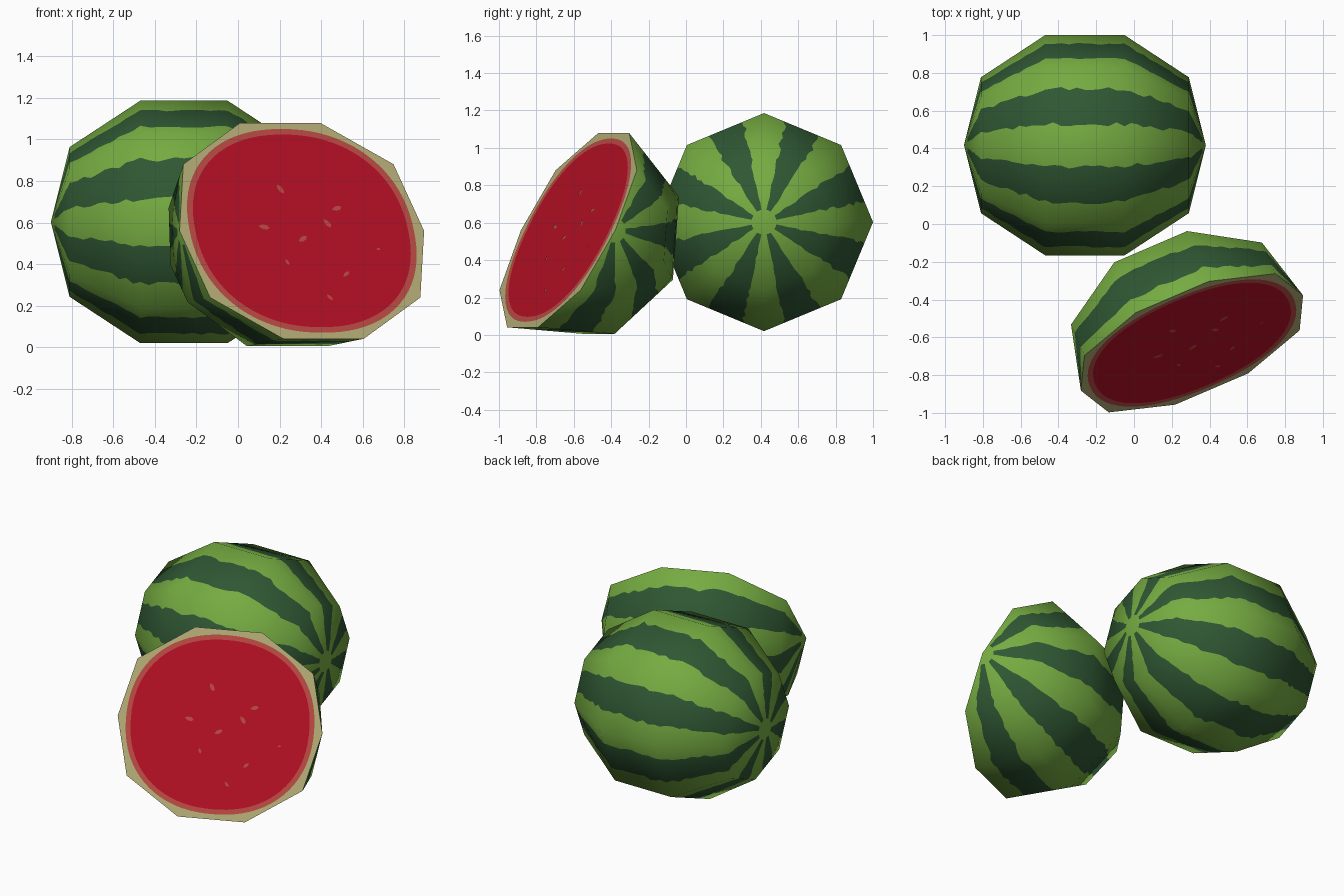
import bpy, bmesh, math, random
from mathutils import Vector, Matrix

if "Cube" in bpy.data.objects:
    bpy.data.objects.remove(bpy.data.objects["Cube"])

random.seed(4)


def material(name, r, g, b):
    m = bpy.data.materials.new(name)
    lin = [((c / 255 + 0.055) / 1.055) ** 2.4 for c in (r, g, b)]
    m.diffuse_color = (*lin, 1)
    m.use_nodes = True
    m.node_tree.nodes["Principled BSDF"].inputs["Base Color"].default_value = m.diffuse_color
    return m


LIGHT = material("light green rind", 117, 171, 65)
DARK = material("dark green stripe", 47, 87, 51)
CREAM = material("pale inner rind", 180, 173, 119)
PINK = material("pale red edge", 187, 74, 68)
RED = material("red flesh", 182, 16, 37)

# Lengthwise profile: (position along the axis, radius)
PROFILE = [(-.64, 0), (-.55, .36), (-.21, .583), (.21, .583), (.55, .36), (.64, 0)]
SIDES, STEPS = 8, 10


def finish(name, bm, mats, matrix):
    me = bpy.data.meshes.new(name)
    bm.to_mesh(me)
    bm.free()
    for m in mats:
        me.materials.append(m)
    ob = bpy.data.objects.new(name, me)
    ob.matrix_world = matrix
    bpy.context.collection.objects.link(ob)
    return ob


def rind(name, sides, matrix):
    """Faceted shell around local x; one ragged dark stripe down each side."""
    bm = bmesh.new()
    stations = []
    for (x0, r0), (x1, r1) in zip(PROFILE, PROFILE[1:]):
        for s in range(STEPS):
            t = s / STEPS
            stations.append((x0 + (x1 - x0) * t, r0 + (r1 - r0) * t))
    stations.append(PROFILE[-1])
    for k in range(sides):
        a, b = (2 * math.pi * (k + i) / SIDES for i in (0, 1))
        rows = []
        for x, r in stations:
            lo = .27 + random.uniform(-.03, .03)
            hi = .73 + random.uniform(-.03, .03)
            A = Vector((x, r * math.cos(a), r * math.sin(a)))
            B = Vector((x, r * math.cos(b), r * math.sin(b)))
            rows.append([bm.verts.new(A.lerp(B, f)) for f in (0, lo, hi, 1)])
        for i in range(len(rows) - 1):
            near_pole = min(stations[i][1], stations[i + 1][1]) < .06
            for j in range(3):
                f = bm.faces.new((rows[i][j], rows[i][j + 1], rows[i + 1][j + 1], rows[i + 1][j]))
                f.material_index = 1 if j == 1 and not near_pole else 0
                f.smooth = True
    bmesh.ops.remove_doubles(bm, verts=bm.verts, dist=.0005)
    bm.normal_update()
    for f in bm.faces:
        if f.normal.dot(f.calc_center_median()) < 0:
            f.normal_flip()
    ob = finish(name, bm, (LIGHT, DARK), matrix)
    # Rounded shading over the faceted outline
    ob.data.normals_split_custom_set_from_vertices(
        [Vector((v.co.x / .41, v.co.y / .36, v.co.z / .36)).normalized() for v in ob.data.vertices])
    return ob


# Whole melon lying along x
rind("whole_melon", SIDES, Matrix.Translation((-.26, .417, .603)))

# Half melon: axis u, cut plane spanned by u and v, cut facing n
u = Vector((.92, .395, 0)).normalized()
v = Vector((-.18, .417, .89))
v = (v - u * v.dot(u)).normalized()
n = u.cross(v)
half = Matrix.Translation((.307, -.63, .56)) @ Matrix((u, -v, -n)).transposed().to_4x4()
rind("half_melon_rind", SIDES // 2, half)

# Cut face: pale rind, thin pale red ring, red flesh
bm = bmesh.new()
outline = PROFILE + [(x, -r) for x, r in PROFILE[-2:0:-1]]
edge = []
for p, q in zip(outline, outline[1:] + outline[:1]):
    edge += [Vector((*p, 0)).lerp(Vector((*q, 0)), s / 8) for s in range(8)]


def oval(a, b):
    pts = []
    for p in edge:
        k = ((abs(p.x) / a) ** 2.2 + (abs(p.y) / b) ** 2.2) ** (-1 / 2.2)
        pts.append(bm.verts.new(p * k))
    return pts


loops = [[bm.verts.new(p) for p in edge], oval(.587, .55), oval(.557, .52)]
for mi, (o, i) in enumerate(zip(loops, loops[1:])):
    for k in range(len(o)):
        m = (k + 1) % len(o)
        bm.faces.new((o[k], o[m], i[m], i[k])).material_index = mi
bm.faces.new(loops[2]).material_index = 2
bm.normal_update()
for f in bm.faces:
    if f.normal.z > 0:      # local -z points out of the cut
        f.normal_flip()
finish("cut_face", bm, (CREAM, PINK, RED), half)

# Seeds: thin pointed plates on the flesh (u, v, angle, length)
SEEDS = [(-.07, .225, 60, .028), (-.195, .02, 10, .03), (-.005, -.045, -30, .028),
         (.14, .04, 55, .028), (.205, .12, -15, .028), (.185, -.235, -40, .022),
         (.075, -.36, 50, .02), (-.11, -.17, 70, .018), (.38, -.1, 0, .012)]
bm = bmesh.new()
for su, sv, ang, size in SEEDS:
    rot = Matrix.Rotation(math.radians(ang), 3, 'Z')
    shape = [(-1, 0), (-.3, .4), (.5, .4), (1, 0), (.5, -.4), (-.3, -.4)]
    f = bm.faces.new([bm.verts.new(Vector((su, -sv, -.003)) + rot @ Vector((x * size, -y * size, 0)))
                      for x, y in shape])
    f.normal_update()
    if f.normal.z > 0:
        f.normal_flip()
finish("seeds", bm, (PINK,), half)
